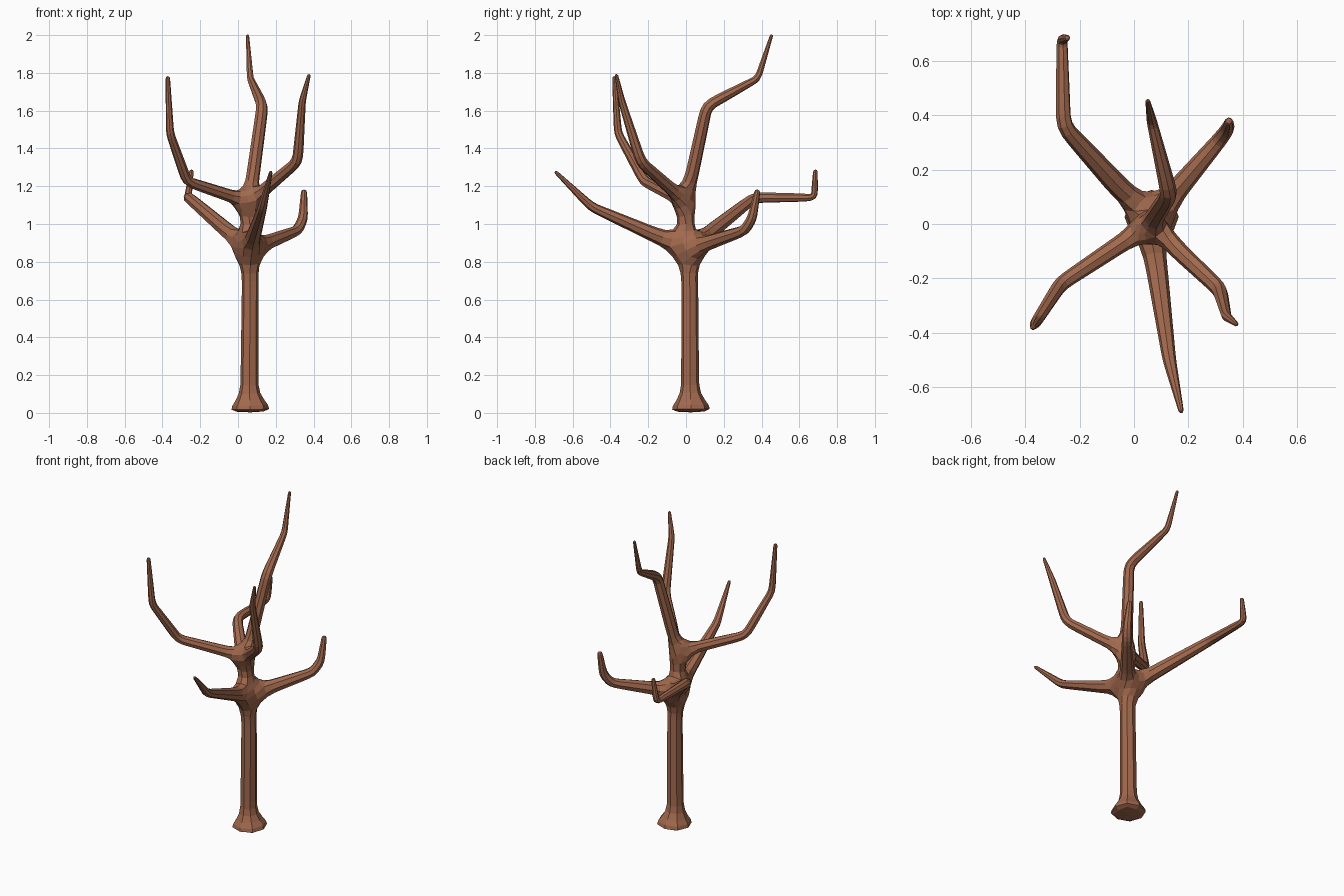
import bpy

# Skeleton points: (x, y, z, radius)
trunk = [(0.065, 0.026, 0.0, 0.118), (0.065, 0.026, 0.035, 0.112), (0.06, 0.022, 0.10, 0.052),
         (0.065, 0.02, 0.70, 0.048), (0.06, 0.01, 0.865, 0.052), (0.06, 0.0, 1.115, 0.040)]
lower_node, upper_node = 4, 5
branches = [
    # lower whorl: front, back left, back right
    (lower_node, [(0.13, -0.50, 1.09, 0.027), (0.175, -0.695, 1.28, 0.010)]),
    (lower_node, [(-0.26, 0.36, 1.14, 0.032), (-0.265, 0.68, 1.14, 0.022), (-0.245, 0.685, 1.29, 0.012)]),
    (lower_node, [(0.315, 0.31, 0.965, 0.031), (0.345, 0.35, 1.03, 0.028), (0.35, 0.38, 1.185, 0.016)]),
    # upper whorl: front left, front right, leader
    (upper_node, [(-0.27, -0.22, 1.225, 0.030), (-0.36, -0.36, 1.48, 0.023), (-0.372, -0.38, 1.785, 0.012)]),
    (upper_node, [(0.315, -0.24, 1.33, 0.031), (0.34, -0.34, 1.65, 0.020), (0.378, -0.37, 1.795, 0.009)]),
    (upper_node, [(0.13, 0.11, 1.625, 0.034), (0.065, 0.38, 1.77, 0.020), (0.05, 0.455, 2.005, 0.009)]),
]

# Join the trunk and branches into one skeleton
points = list(trunk)
edges = [(i, i + 1) for i in range(len(trunk) - 1)]
for start, path in branches:
    prev = start
    for p in path:
        points.append(p)
        edges.append((prev, len(points) - 1))
        prev = len(points) - 1

mesh = bpy.data.meshes.new("bare_tree")
mesh.from_pydata([p[:3] for p in points], edges, [])
tree = bpy.data.objects.new("bare_tree", mesh)
bpy.context.collection.objects.link(tree)

# Skin gives square limbs, one subdivision makes them eight-sided
skin = tree.modifiers.new("Skin", 'SKIN')
skin.use_smooth_shade = False
skin.branch_smoothing = 0.0
for p, sv in zip(points, mesh.skin_vertices[0].data):
    sv.radius = (p[3], p[3])
sub = tree.modifiers.new("Subdivision", 'SUBSURF')
sub.levels = sub.render_levels = 1

# Bark colour
bark = bpy.data.materials.new("bark")
bark.diffuse_color = (0.36, 0.14, 0.075, 1)
mesh.materials.append(bark)
